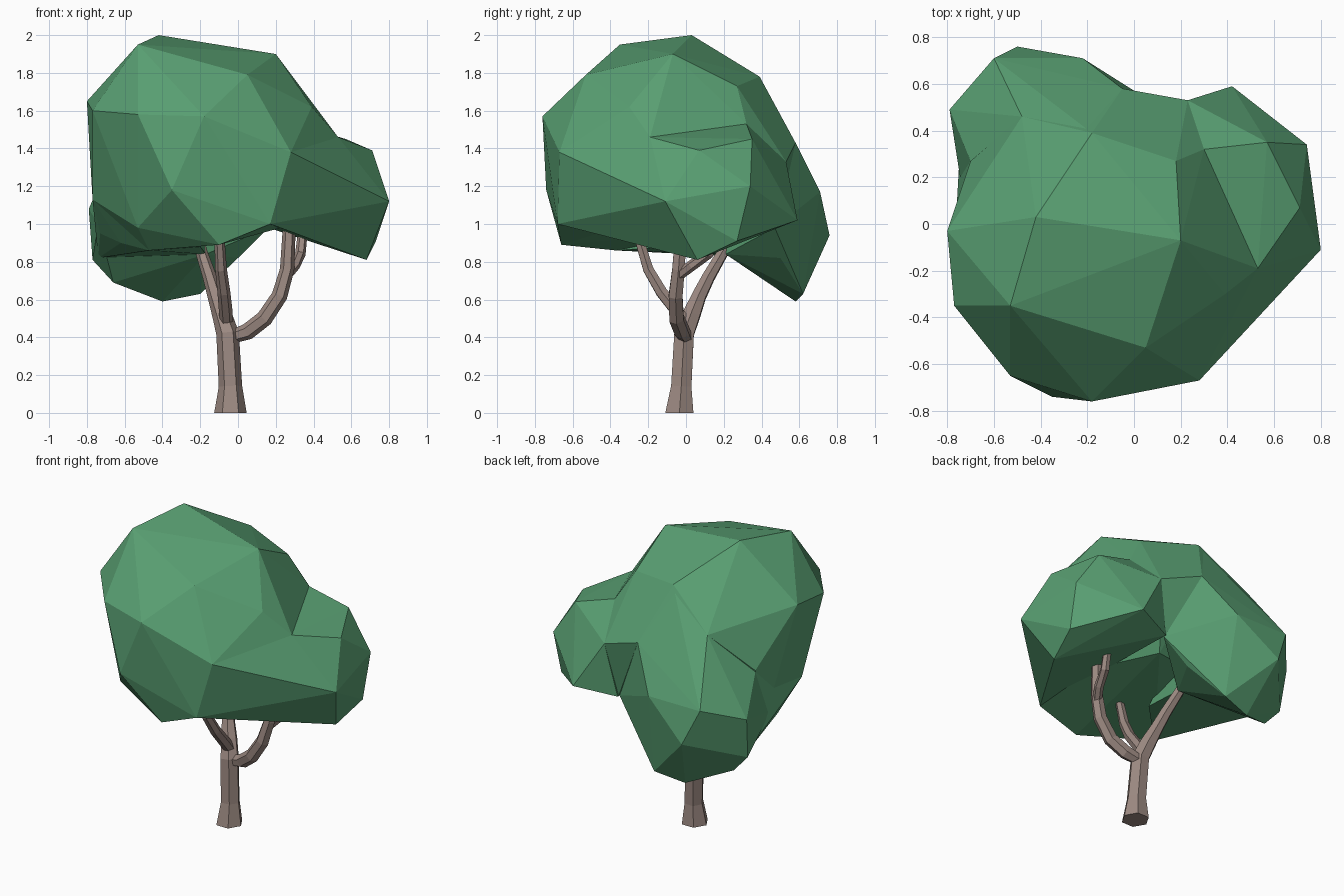
import bpy, bmesh, math
from mathutils import Vector


def material(name, rgb):
    m = bpy.data.materials.new(name)
    m.diffuse_color = (*rgb, 1)
    return m


LEAF = material("leaf_green", (0.10, 0.35, 0.17))
BARK = material("bark_brown", (0.33, 0.25, 0.22))


def finish(name, bm, mat):
    bmesh.ops.recalc_face_normals(bm, faces=bm.faces)
    me = bpy.data.meshes.new(name)
    bm.to_mesh(me)
    bm.free()
    me.materials.append(mat)
    ob = bpy.data.objects.new(name, me)
    bpy.context.collection.objects.link(ob)
    return ob


def faceted_lobe(name, points):
    bm = bmesh.new()
    for p in points:
        bm.verts.new(p)
    res = bmesh.ops.convex_hull(bm, input=bm.verts)
    junk = [g for g in res["geom_interior"] + res["geom_unused"]
            if isinstance(g, bmesh.types.BMVert)]
    bmesh.ops.delete(bm, geom=list(set(junk)), context='VERTS')
    return finish(name, bm, LEAF)


def branch(name, path, sides=6):
    """Faceted tube through (x, y, z, radius) points."""
    bm = bmesh.new()
    pts = [Vector(p[:3]) for p in path]
    rings = []
    for i, p in enumerate(pts):
        d = (pts[min(i + 1, len(pts) - 1)] - pts[max(i - 1, 0)]).normalized()
        if i == 0 and p.z == 0:
            d = Vector((0, 0, 1))
        u = (Vector((0, 1, 0)) - d * d.y).normalized()
        v = d.cross(u)
        rings.append([bm.verts.new(p + path[i][3] * (u * math.sin(a) + v * math.cos(a)))
                      for a in (math.tau * k / sides for k in range(sides))])
    for r, s in zip(rings, rings[1:]):
        for k in range(sides):
            n = (k + 1) % sides
            bm.faces.new((r[k], r[n], s[n], s[k]))
    bm.faces.new(rings[0])
    bm.faces.new(rings[-1])
    return finish(name, bm, BARK)


# Canopy: a large crown with a right lobe and a low back-left lobe
crown = faceted_lobe("canopy", [
    (-.42, .03, 2.0), (-.53, -.35, 1.95), (.20, -.07, 1.90), (.05, -.53, 1.79),
    (-.80, -.03, 1.65), (-.77, -.35, 1.60), (-.53, -.65, 1.58), (-.18, -.76, 1.57),
    (.28, -.67, 1.38), (-.35, -.74, 1.18), (-.77, -.12, 1.13), (.17, -.68, 1.0),
    (-.10, -.66, .89), (-.53, -.48, .98), (-.47, -.37, .86), (.53, -.19, 1.46),
    (.39, -.30, 1.62), (.18, .27, 1.73), (-.18, .39, 1.78), (-.48, .46, 1.55),
    (-.05, .58, 1.43), (.23, .53, 1.33), (-.70, .27, 1.30), (-.72, .17, 1.0),
    (.30, -.30, 1.0), (.05, .30, .98)])
right_lobe = faceted_lobe("right_lobe", [
    (.28, -.67, 1.38), (.17, -.68, 1.0), (.30, -.30, 1.0), (.53, -.19, 1.46),
    (.30, .32, 1.53), (.57, .35, 1.45), (.71, .07, 1.39), (.80, -.11, 1.12),
    (.74, .34, 1.20), (.42, .59, 1.02), (.68, .06, .81), (.73, .27, .91),
    (.23, .53, 1.33), (.16, .49, .98)])
back_lobe = faceted_lobe("back_lobe", [
    (-.18, .39, 1.77), (-.48, .46, 1.55), (-.05, .58, 1.43), (-.22, .71, 1.17),
    (-.50, .76, .94), (-.60, .71, 1.17), (-.79, .49, 1.08), (-.70, .27, 1.29),
    (-.74, .17, 1.0), (-.77, .45, .81), (-.66, .44, .69), (-.40, .58, .59),
    (-.20, .62, .63), (.0, .50, .82), (.16, .47, .98), (-.17, .21, .84)])
# Bridges that fill the creases between the lobes
right_bridge = faceted_lobe("right_bridge", [
    (.20, -.07, 1.90), (.53, -.19, 1.46), (.30, .32, 1.53), (.18, .27, 1.73),
    (.23, .53, 1.33), (-.05, .58, 1.43), (.16, .48, .98), (.10, 0, 1.3)])
left_bridge = faceted_lobe("left_bridge", [
    (-.77, -.12, 1.13), (-.73, .08, .95), (-.62, -.10, .90), (-.47, -.37, .86),
    (-.74, .42, .82), (-.70, .27, 1.29), (-.74, .17, 1.0), (-.2, .1, 1.1),
    (-.17, .21, .84), (-.2, -.1, .88)])

for lobe in (right_lobe, back_lobe, right_bridge, left_bridge):
    mod = crown.modifiers.new("join", 'BOOLEAN')
    mod.operation = 'UNION'
    mod.solver = 'EXACT'
    mod.object = lobe
    bpy.context.view_layer.objects.active = crown
    bpy.ops.object.modifier_apply(modifier=mod.name)
    bpy.data.objects.remove(lobe)

# Trunk, continuing into the left limb
branch("trunk", [(-.04, -.035, 0, .086), (-.04, -.025, .14, .062), (-.055, -.01, .42, .06),
                 (-.085, .03, .52, .052), (-.12, .07, .62, .042), (-.15, .12, .72, .037),
                 (-.19, .19, .84, .032), (-.21, .24, .92, .028)])
# Limbs
branch("front_limb", [(-.06, .02, .45, .035), (-.065, -.05, .54, .036), (-.075, -.13, .64, .034),
                      (-.09, -.20, .76, .031), (-.10, -.26, .96, .026)])
branch("right_limb", [(-.04, 0, .40, .035), (.05, -.02, .43, .044), (.14, -.05, .50, .044),
                      (.22, -.055, .62, .042), (.26, -.04, .76, .038), (.275, -.02, 1.05, .033)])
branch("right_twig", [(.25, -.05, .72, .028), (.30, .03, .78, .029), (.33, .12, .84, .028),
                      (.35, .18, 1.02, .024)])
